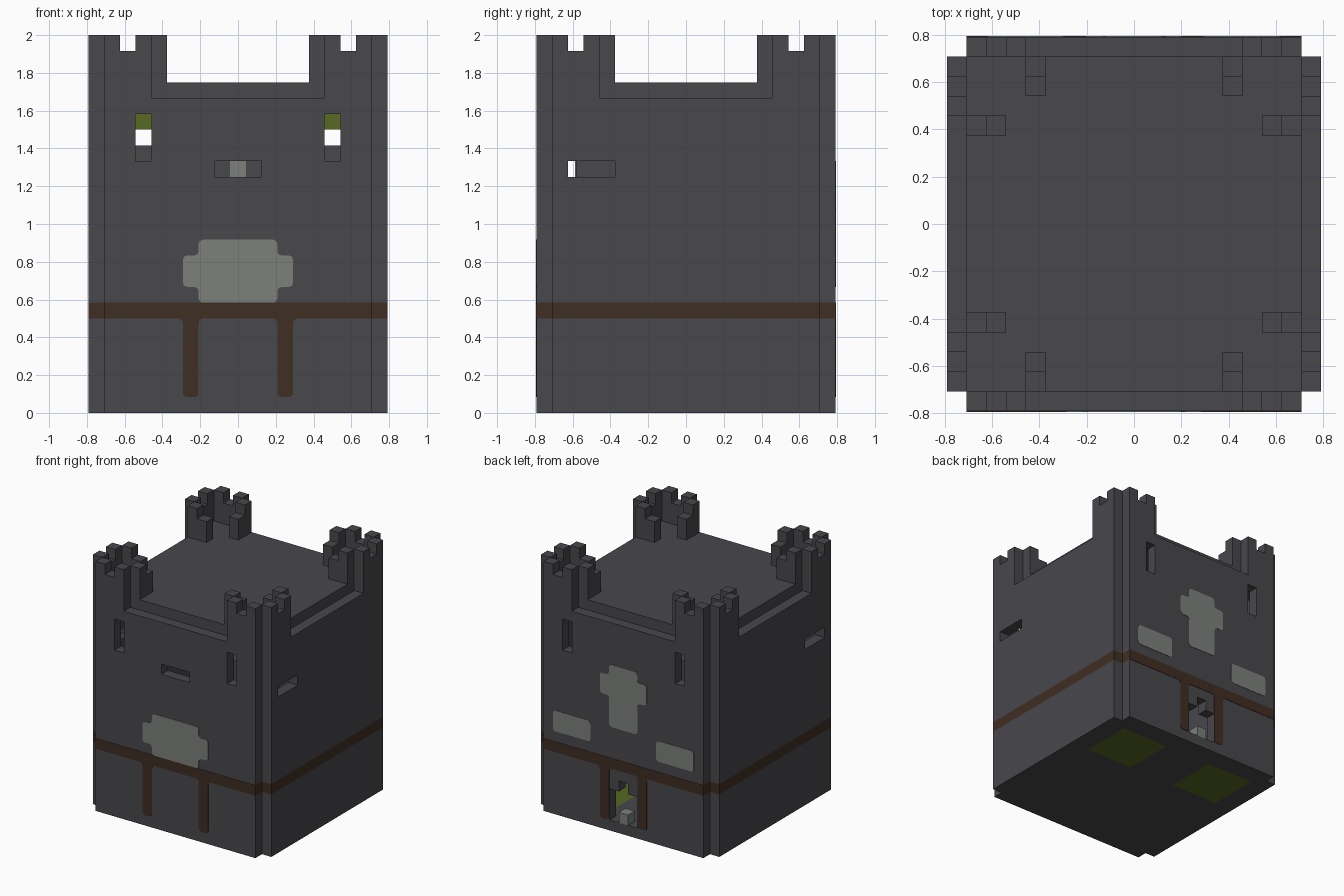
import bpy
import bmesh
from math import pi
from mathutils import Matrix, Vector

if "Cube" in bpy.data.objects:
    bpy.data.objects.remove(bpy.data.objects["Cube"], do_unlink=True)

U = 1 / 12            # one block
IN = 8.5 * U          # inner face of the walls
OUT = 9.5 * U         # outer face of the walls


def material(name, hexcode):
    def linear(c):
        return c / 12.92 if c <= 0.04045 else ((c + 0.055) / 1.055) ** 2.4
    rgb = [linear(int(hexcode[i:i + 2], 16) / 255) for i in (0, 2, 4)]
    mat = bpy.data.materials.new(name)
    mat.use_nodes = True
    mat.diffuse_color = (*rgb, 1)
    bsdf = mat.node_tree.nodes["Principled BSDF"]
    bsdf.inputs["Base Color"].default_value = (*rgb, 1)
    bsdf.inputs["Roughness"].default_value = 0.9
    return mat


stone = material("dark stone", "48474b")
pale = material("pale stone", "7d807b")
wood = material("brown timber", "3f2e23")
grass = material("moss green", "596822")


def finish(name, bm, mats, turn=0):
    bmesh.ops.recalc_face_normals(bm, faces=bm.faces)
    bm.transform(Matrix.Rotation(turn * pi / 2, 4, "Z"))
    mesh = bpy.data.meshes.new(name)
    bm.to_mesh(mesh)
    bm.free()
    for mat in mats:
        mesh.materials.append(mat)
    obj = bpy.data.objects.new(name, mesh)
    bpy.context.collection.objects.link(obj)
    return obj


def box(name, lo, hi, mat, turn=0):
    bm = bmesh.new()
    lo, hi = Vector(lo), Vector(hi)
    bmesh.ops.create_cube(bm, size=1)
    for v in bm.verts:
        v.co = Vector(v.co[i] * (hi[i] - lo[i]) + (lo[i] + hi[i]) / 2 for i in range(3))
    return finish(name, bm, [mat], turn)


def slab(name, nx, ny, place, depth, keep, paint, mats, turn=0):
    """Block-grid panel: drop cells, thicken, then colour faces by rule."""
    bm = bmesh.new()
    bmesh.ops.create_grid(bm, x_segments=nx, y_segments=ny, size=1)
    for v in bm.verts:
        v.co = place(v.co.x, v.co.y)
    gone = [f for f in bm.faces if not keep(f.calc_center_median())]
    bmesh.ops.delete(bm, geom=gone, context="FACES")
    ext = bmesh.ops.extrude_face_region(bm, geom=list(bm.faces), use_keep_orig=True)
    for v in ext["geom"]:
        if isinstance(v, bmesh.types.BMVert):
            v.co += Vector(depth)
    for f in bm.faces:
        f.material_index = int(paint(f.calc_center_median()))
    return finish(name, bm, mats, turn)


def plate(name, points, mat, turn=0):
    """Thin painted plate on a wall, with its corners softened."""
    bm = bmesh.new()
    face = bm.faces.new([bm.verts.new((x, -OUT, z)) for x, z in points])
    soft = [v for v in bm.verts if abs(v.co.x) < IN - 0.01]
    bmesh.ops.bevel(bm, geom=soft, offset=0.022, segments=2, profile=0.5,
                    affect="VERTICES")
    ext = bmesh.ops.extrude_face_region(bm, geom=list(bm.faces), use_keep_orig=True)
    for v in ext["geom"]:
        if isinstance(v, bmesh.types.BMVert):
            v.co.y -= 0.003
    return finish(name, bm, [mat], turn)


def mirrored(half):
    return half + [(-x, z) for x, z in reversed(half)]


# Openings as (x0, x1, z0, z1) in blocks
windows = [(s - 0.5, s + 0.5, 16, 19) for s in (-6, 6)]
openings = {
    "front": windows + [(-1.5, 1.5, 15, 16)],
    "right": [(-7.5, -4.5, 15, 16)],
    "back": windows + [(-1.5, 1.5, 1, 4), (-0.5, 0.5, 4, 5)],
    "left": [(4.5, 7.5, 15, 16)],
}

# Walls with crenellated corners, and inner merlons on the roof edge
for turn, (side, holes) in enumerate(openings.items()):
    def keep(c, holes=holes):
        x, z = c.x / U, c.z / U
        top = 20 if abs(x) < 5.5 else 23 if 6.5 < abs(x) < 7.5 else 24
        return z < top and not any(a < x < b and l < z < h for a, b, l, h in holes)

    slab(side + "_wall", 17, 24, lambda x, y: Vector((x * IN, -OUT, y + 1)),
         (0, U, 0), keep, lambda c: 6 < c.z / U < 7, [stone, wood], turn)
    for label, s in (("a", -1), ("b", 1)):
        x0, x1 = sorted((s * 4.5 * U, s * 5.5 * U))
        box(f"{side}_tall_merlon_{label}", (x0, -IN, 21 * U), (x1, -IN + U, 2), stone, turn)
        box(f"{side}_low_merlon_{label}", (x0, -IN + U, 21 * U),
            (x1, -IN + 2 * U, 23 * U), stone, turn)

# Roof, and floor with two green squares
box("roof", (-IN, -IN, 20 * U), (IN, IN, 21 * U), stone)
slab("floor", 17, 17, lambda x, y: Vector((x * IN, y * IN, 0)), (0, 0, U),
     lambda c: True,
     lambda c: 2.5 < abs(c.x / U) < 7.5 and 2.5 < c.y / U < 7.5, [stone, grass])

# Upper storey seen through the openings
box("upper_floor", (-6.5 * U, -7 * U, 15 * U), (6.5 * U, 7 * U, 17 * U), stone)
box("upper_floor_pale_block", (-U / 2, -7 * U - 0.005, 15 * U),
    (U / 2, -7 * U, 16 * U), pale)
for label, s in (("left", 1), ("right", -1)):
    box(label + "_green_shelf", ((6 * s - 0.5) * U, -2 * U, 18 * U),
        ((6 * s + 0.5) * U, 2 * U, 19 * U), grass)

# Timber beam with two posts, on front and back
for side, turn, a in (("front", 0, 2.5), ("back", 2, 1.5)):
    b = a + 1
    half = [(0, 7), (8.5, 7), (8.5, 6), (b, 6), (b, 1), (a, 1), (a, 6)]
    half = [(x * U, z * U) for x, z in half]
    plate(side + "_timber", half + [(-x, z) for x, z in reversed(half[1:])], wood, turn)

# Pale stone patches
patch = [(2.5, 7), (2.5, 8), (3.5, 8), (3.5, 10), (2.5, 10), (2.5, 11)]
cross = [(1.5, 10), (1.5, 13), (2.5, 13), (2.5, 15), (1.5, 15), (1.5, 16)]
for name, shape, turn in (("front_patch", patch, 0), ("back_cross", cross, 2)):
    plate(name, mirrored([(x * U, z * U) for x, z in shape]), pale, turn)
for label, s in (("left", -1), ("right", 1)):
    corners = [(3.5, 8), (7.5, 8), (7.5, 10), (3.5, 10)]
    plate(f"back_{label}_patch", [(s * x * U, z * U) for x, z in corners], pale, 2)

# Door step
box("door_step", (-U / 2, -OUT, U), (U / 2, -IN, 2 * U), pale, 2)
